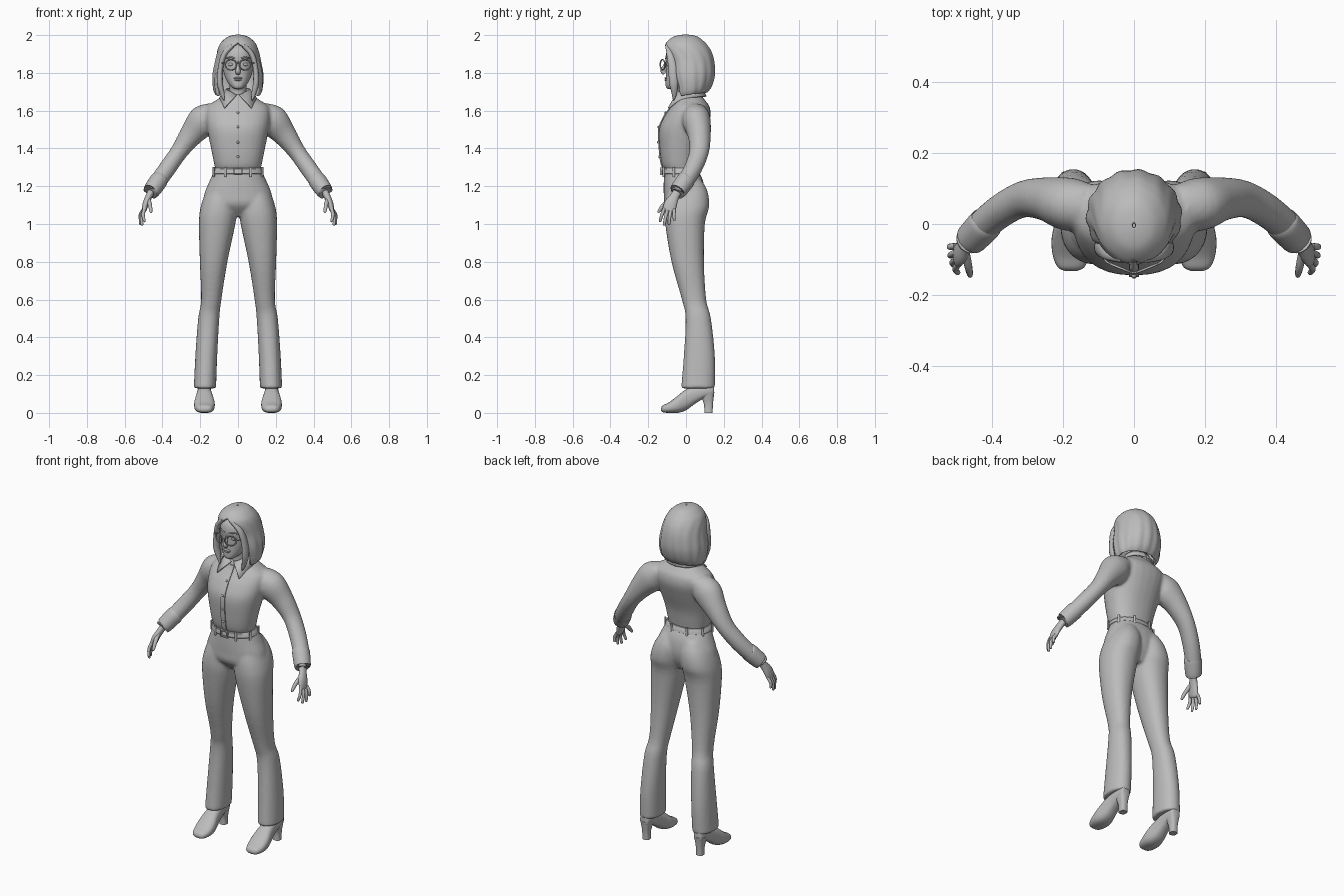
import bpy, bmesh, math
from mathutils import Vector as V

grey = bpy.data.materials.new("plain_grey")
grey.diffuse_color = (0.5, 0.5, 0.5, 1)


def finish(name, bm, mirror=False, voxel=0, solid=0, angle=50, smooth=4):
    bmesh.ops.recalc_face_normals(bm, faces=bm.faces)
    me = bpy.data.meshes.new(name)
    bm.to_mesh(me)
    bm.free()
    me.materials.append(grey)
    ob = bpy.data.objects.new(name, me)
    bpy.context.collection.objects.link(ob)
    bpy.ops.object.select_all(action='DESELECT')
    bpy.context.view_layer.objects.active = ob
    ob.select_set(True)
    bpy.ops.object.shade_smooth_by_angle(angle=math.radians(angle))
    if solid:
        m = ob.modifiers.new("thickness", 'SOLIDIFY')
        m.thickness, m.offset = solid, 0
    if mirror:
        ob.modifiers.new("mirror", 'MIRROR')
    if voxel:
        m = ob.modifiers.new("blend", 'REMESH')
        m.mode, m.voxel_size, m.use_smooth_shade = 'VOXEL', voxel, True
        m = ob.modifiers.new("soften", 'SMOOTH')
        m.factor, m.iterations = 0.5, smooth
    return ob


def resample(rows, k):
    """Catmull-Rom interpolation of equal-length tuples."""
    out = []
    for i in range(len(rows) - 1):
        a, b, c, d = (rows[max(i - 1, 0)], rows[i], rows[i + 1], rows[min(i + 2, len(rows) - 1)])
        for s in range(k):
            t = s / k
            out.append(tuple(0.5 * (2*q + (r - p)*t + (2*p - 5*q + 4*r - w)*t*t + (3*q - p - 3*r + w)*t**3)
                             for p, q, r, w in zip(a, b, c, d)))
    return out + [tuple(rows[-1])]


def skin(bm, rings):
    """Join rings of points into a closed tube."""
    vs = [[bm.verts.new(p) for p in r] for r in rings]
    n = len(vs[0])
    for a, b in zip(vs, vs[1:]):
        for i in range(n):
            bm.faces.new((a[i], a[(i + 1) % n], b[(i + 1) % n], b[i]))
    bm.faces.new(vs[0])
    bm.faces.new(vs[-1])


def boxes(bm, rows, axis='z', n=28, k=4, power=2.0):
    """Loft of superellipses; row = position, then low/high of the two other axes."""
    rings = []
    for h, a0, a1, b0, b1 in resample(rows, k):
        ring = []
        for i in range(n):
            t = 2 * math.pi * i / n
            c, s = math.cos(t), math.sin(t)
            a = (a0 + a1) / 2 + (a1 - a0) / 2 * math.copysign(abs(c) ** (2 / power), c)
            b = (b0 + b1) / 2 + (b1 - b0) / 2 * math.copysign(abs(s) ** (2 / power), s)
            ring.append((a, b, h) if axis == 'z' else (a, h, b))
        rings.append(ring)
    skin(bm, rings)


def tube(bm, rows, n=16, k=4, side=(0, 1, 0)):
    """Tube along a path; row = x, y, z, radius along side, radius across."""
    rows = resample(rows, k)
    pts = [V(r[:3]) for r in rows]
    rings = []
    for i, r in enumerate(rows):
        t = (pts[min(i + 1, len(pts) - 1)] - pts[max(i - 1, 0)]).normalized()
        u = V(side)
        u = (u - t * u.dot(t)).normalized()
        w = t.cross(u)
        rings.append([pts[i] + u * r[3] * math.cos(2*math.pi*j/n) + w * r[4] * math.sin(2*math.pi*j/n)
                      for j in range(n)])
    skin(bm, rings)


def ball(bm, c, size):
    res = bmesh.ops.create_uvsphere(bm, u_segments=14, v_segments=8, radius=1)
    for v in res['verts']:
        v.co = V(c) + V([a * b for a, b in zip(v.co, size)])


# trousers: hips and flared legs blended together
bm = bmesh.new()
boxes(bm, [(1.04, -.07, .07, -.06, .06), (1.10, -.175, .175, -.112, .09), (1.16, -.178, .178, -.118, .10),
           (1.23, -.15, .15, -.118, .09), (1.29, -.122, .122, -.115, .06)], power=2.2)
for s in (1, -1):
    legs = [(.13, .116, .234, -.026, .153), (.3, .11, .226, -.012, .153), (.5, .099, .211, -.002, .132),
            (.6, .088, .195, -.022, .107), (.8, .056, .202, -.077, .095), (1.0, .014, .207, -.11, .10),
            (1.09, .004, .198, -.113, .122), (1.17, .0, .17, -.10, .115), (1.23, .02, .13, -.08, .085)]
    boxes(bm, [(z, min(s*a, s*b), max(s*a, s*b), c, d) for z, a, b, c, d in legs], power=2.2)
finish("trousers", bm, voxel=.009)

# shirt body and sleeves blended together
torso = [(1.285, -.118, .118, -.115, .055), (1.32, -.127, .127, -.13, .06), (1.40, -.143, .143, -.14, .075),
         (1.50, -.163, .163, -.143, .11), (1.57, -.172, .172, -.115, .13), (1.62, -.165, .165, -.08, .125),
         (1.65, -.125, .125, -.06, .105), (1.69, -.06, .06, -.045, .075)]
bm = bmesh.new()
boxes(bm, torso, power=2.3)
for s in (1, -1):
    tube(bm, [(s * x, y, z, a, b) for x, y, z, a, b in [
        (.12, .05, 1.60, .06, .05), (.18, .055, 1.55, .075, .083), (.245, .07, 1.475, .062, .064),
        (.31, .07, 1.385, .052, .047), (.37, .04, 1.30, .048, .046), (.42, .0, 1.23, .045, .045),
        (.44, -.02, 1.205, .042, .042)]], n=24)
finish("shirt", bm, voxel=.009)

# cuffs
bm = bmesh.new()
tube(bm, [(.415, .004, 1.237, .045, .043), (.42, -.002, 1.23, .049, .048), (.456, -.04, 1.178, .046, .045),
          (.46, -.044, 1.173, .041, .04)], n=24)
finish("cuff", bm, mirror=True)

# hands with thumb and four fingers
bm = bmesh.new()
tube(bm, [(.45, -.035, 1.19, .025, .02), (.47, -.058, 1.15, .024, .018), (.487, -.08, 1.11, .034, .017),
          (.497, -.09, 1.075, .033, .013), (.5, -.093, 1.065, .024, .008)])
tube(bm, [(.475, -.075, 1.135, .012, .012), (.466, -.118, 1.10, .012, .011), (.461, -.143, 1.068, .008, .008),
          (.461, -.147, 1.06, .003, .003)], n=10)
for i, tip in enumerate([(.495, -.137, 1.015), (.508, -.115, .997), (.516, -.09, 1.0), (.518, -.062, 1.022)]):
    base = V((.494 + .002 * i, -.113 + .017 * i, 1.085 - .003 * i))
    tip = V(tip)
    mid = (base + tip) / 2 + V((.008, -.002, 0))
    end = tip + (tip - mid) * .12
    tube(bm, [(*base, .009, .01), (*mid, .009, .009), (*tip, .007, .007), (*end, .002, .002)], n=10)
finish("hand", bm, mirror=True, angle=70)

# shirt placket and buttons follow the front of the torso
front = [(r[0], r[3]) for r in resample(torso, 6) if r[0] < 1.665]
bm = bmesh.new()
skin(bm, [[(-.014, y - .005, z), (.014, y - .005, z), (.014, y + .02, z), (-.014, y + .02, z)] for z, y in front])
finish("placket", bm, angle=30)
bm = bmesh.new()
for target in (1.35, 1.43, 1.51, 1.585):
    z, y = min(front, key=lambda p: abs(p[0] - target))
    ball(bm, (0, y - .006, z), (.007, .005, .007))
finish("buttons", bm)

# folded collar with long points
top = [(.008, -.052, 1.682), (.04, -.04, 1.70), (.06, .01, 1.712), (.045, .06, 1.718), (0, .08, 1.72)]
low = [(.072, -.092, 1.613), (.088, -.045, 1.648), (.095, .02, 1.668), (.065, .085, 1.675), (0, .105, 1.675)]
bm = bmesh.new()
rows = [[bm.verts.new(p) for p in resample(r, 4)] for r in (top, low)]
for i in range(len(rows[0]) - 1):
    bm.faces.new((rows[0][i], rows[0][i + 1], rows[1][i + 1], rows[1][i]))
finish("collar", bm, mirror=True, solid=.009)

# belt, buckle and belt loops
bm = bmesh.new()
boxes(bm, [(1.264, -.133, .133, -.126, .07), (1.268, -.136, .136, -.129, .073), (1.292, -.129, .129, -.126, .067),
           (1.296, -.125, .125, -.122, .064)], n=40, k=1, power=2.2)
finish("belt", bm, angle=35)
bm = bmesh.new()
for x0, x1, z0, z1 in ((-.024, -.018, 1.26, 1.3), (.018, .024, 1.26, 1.3), (-.02, .02, 1.294, 1.3), (-.02, .02, 1.26, 1.266)):
    skin(bm, [[(x0, y, z0), (x1, y, z0), (x1, y, z1), (x0, y, z1)] for y in (-.138, -.12)])
finish("buckle", bm, angle=30)
bm = bmesh.new()
for deg in (-62, -20, 25, 70):
    c, s = math.cos(math.radians(deg)), math.sin(math.radians(deg))
    p = V((.136 * abs(c) ** .91, -.028 + .101 * math.copysign(abs(s) ** .91, s), 0))
    tube(bm, [(p.x, p.y, 1.25, .007, .006), (p.x, p.y, 1.303, .007, .006)], n=8, k=1, side=(-s, c, 0))
finish("belt_loops", bm, mirror=True)

# shoes with block heels
bm = bmesh.new()
boxes(bm, [(-.132, .16, .194, .012, .026), (-.122, .14, .214, .003, .04), (-.09, .127, .228, 0, .056),
           (-.045, .123, .232, .0, .09), (0, .132, .224, .014, .125), (.05, .14, .216, .05, .145),
           (.10, .143, .213, .078, .15), (.14, .15, .206, .085, .15), (.148, .16, .196, .095, .14)], 'y', power=2.5)
finish("shoe", bm, mirror=True)
bm = bmesh.new()
boxes(bm, [(0, .157, .199, .097, .141), (.05, .157, .199, .094, .143), (.11, .145, .211, .07, .15)], n=20, power=3)
finish("heel", bm, mirror=True, angle=40)

# head and neck
bm = bmesh.new()
boxes(bm, [(1.715, -.018, .018, -.098, -.05), (1.725, -.034, .034, -.107, -.02), (1.75, -.055, .055, -.108, .03),
           (1.79, -.073, .073, -.106, .07), (1.84, -.082, .082, -.106, .09), (1.89, -.084, .084, -.108, .10),
           (1.93, -.075, .075, -.093, .09), (1.965, -.045, .045, -.05, .06)], power=2.2)
boxes(bm, [(1.65, -.055, .055, -.045, .07), (1.70, -.045, .045, -.043, .055), (1.78, -.045, .045, -.05, .06)])
finish("head", bm, voxel=.006, smooth=3)

# nose, lips, eyes and brows
bm = bmesh.new()
tube(bm, [(0, -.10, 1.862, .006, .006), (0, -.114, 1.835, .009, .009), (0, -.122, 1.81, .013, .013),
          (0, -.112, 1.797, .01, .012)], n=12)
finish("nose", bm, angle=80)
bm = bmesh.new()
for z, w in ((1.772, .024), (1.763, .02)):
    ball(bm, (0, -.104, z), (w, .01, .006))
finish("lips", bm)
bm = bmesh.new()
ball(bm, (.036, -.092, 1.845), (.017, .011, .009))
finish("eye", bm, mirror=True)
bm = bmesh.new()
tube(bm, [(.016, -.107, 1.876, .004, .004), (.04, -.102, 1.883, .004, .004), (.064, -.085, 1.876, .002, .002)], n=8)
finish("brow", bm, mirror=True)

# round glasses with bridge and temples
bm = bmesh.new()
loop = [(.038 + .029 * math.cos(a), -.124 + .012 * math.cos(a), 1.843 + .028 * math.sin(a))
        for a in [math.pi * i / 12 for i in range(25)]]
tube(bm, [(*p, .0035, .0035) for p in loop], n=8, k=1)
tube(bm, [(0, -.137, 1.852, .003, .003), (.011, -.135, 1.848, .003, .003)], n=8, k=1, side=(0, 0, 1))
tube(bm, [(.066, -.113, 1.85, .003, .003), (.086, -.09, 1.852, .003, .003), (.09, .01, 1.848, .003, .003)], n=8, side=(0, 0, 1))
finish("glasses", bm, mirror=True)

# bob hair shell: row = height, half width, front, back, half sweep from the back in degrees
bm = bmesh.new()
shell = [(1.70, .112, -.07, .105, 118), (1.73, .124, -.085, .128, 122), (1.79, .126, -.10, .145, 126),
         (1.86, .114, -.10, .142, 130), (1.91, .104, -.108, .128, 143), (1.94, .094, -.107, .11, 165),
         (1.96, .081, -.096, .092, 180), (1.982, .056, -.07, .065, 180), (1.992, .03, -.04, .038, 180),
         (1.996, .004, -.01, .002, 180)]
grid = []
for z, w, f, b, sweep in resample(shell, 4):
    row = []
    for i in range(49):
        t = math.radians(min(sweep, 180)) * (i / 24 - 1)
        wave = 1 + .022 * math.sin(i * 1.3) * min(1, (1.99 - z) * 5)
        drop = .02 * abs(i / 24 - 1) ** 2 if z < 1.72 else 0
        row.append(bm.verts.new((w * wave * math.sin(t), (f + b)/2 + (b - f)/2 * wave * math.cos(t), z - drop)))
    grid.append(row)
for a, b in zip(grid, grid[1:]):
    for i in range(48):
        bm.faces.new((a[i], a[i + 1], b[i + 1], b[i]))
bmesh.ops.remove_doubles(bm, verts=bm.verts, dist=.0005)
finish("hair_shell", bm, solid=.014, angle=70)

# front locks framing the face
bm = bmesh.new()
tube(bm, [(.03, -.098, 1.945, .012, .012), (.072, -.085, 1.90, .018, .014), (.092, -.07, 1.83, .024, .014),
          (.096, -.065, 1.75, .024, .016), (.083, -.062, 1.69, .014, .012), (.074, -.066, 1.655, .003, .003)], n=12)
finish("front_locks", bm, mirror=True, angle=70)
